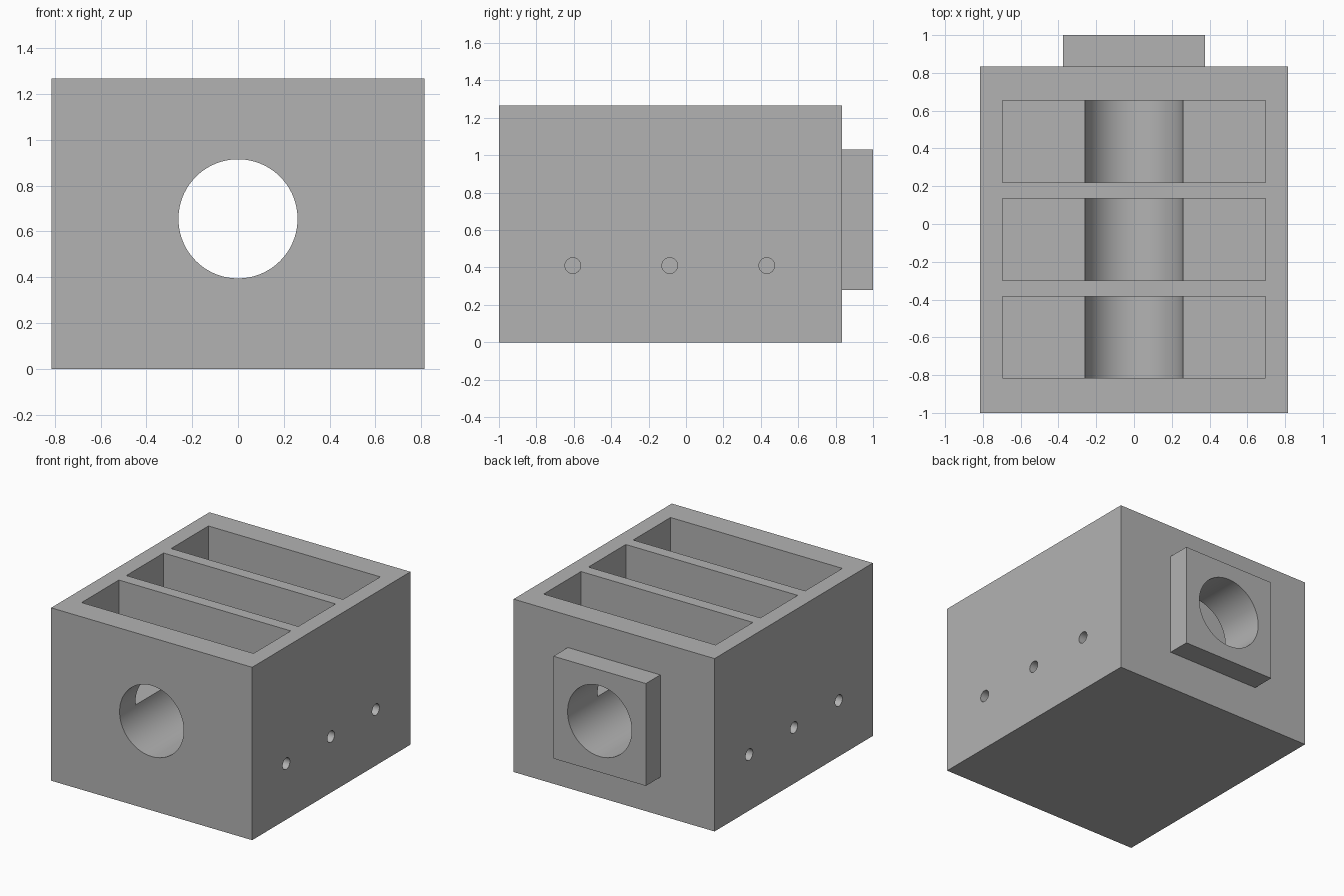
import bpy
import math

default = bpy.data.objects.get("Cube")
if default:
    bpy.data.objects.remove(default, do_unlink=True)

grey = bpy.data.materials.new("plain_grey")
grey.use_nodes = True
colour = (0.45, 0.45, 0.45, 1)
grey.diffuse_color = colour
grey.node_tree.nodes["Principled BSDF"].inputs["Base Color"].default_value = colour


def box(name, x, y, z):
    """Box spanning the (low, high) range on each axis."""
    spans = (x, y, z)
    bpy.ops.mesh.primitive_cube_add(size=1, location=[(a + b) / 2 for a, b in spans])
    ob = bpy.context.object
    ob.name = name
    ob.scale = [b - a for a, b in spans]
    bpy.ops.object.transform_apply(location=True, rotation=True, scale=True)
    ob.data.materials.append(grey)
    return ob


def rod(name, radius, length, centre, rotation, sides):
    bpy.ops.mesh.primitive_cylinder_add(vertices=sides, radius=radius, depth=length,
                                        location=centre, rotation=rotation)
    ob = bpy.context.object
    ob.name = name
    bpy.ops.object.transform_apply(location=True, rotation=True, scale=True)
    ob.data.materials.append(grey)
    return ob


def combine(target, tool, operation):
    """Apply a boolean and discard the tool."""
    mod = target.modifiers.new("combine", "BOOLEAN")
    mod.operation = operation
    mod.solver = "EXACT"
    mod.object = tool
    bpy.context.view_layer.objects.active = target
    bpy.ops.object.modifier_apply(modifier=mod.name)
    bpy.data.objects.remove(tool, do_unlink=True)


HALF_WIDTH, HEIGHT = 0.815, 1.267
BORE_Z = 0.655

# Main block with the square boss on its back
block = box("bored_block", (-HALF_WIDTH, HALF_WIDTH), (-1, 0.833), (0, HEIGHT))
boss = box("back_boss", (-0.375, 0.375), (0.7, 1), (0.28, 1.03))
combine(block, boss, "UNION")

# Round bore running front to back
bore = rod("bore_cutter", 0.26, 2.4, (0, 0, BORE_Z), (math.pi / 2, 0, 0), 96)
combine(block, bore, "DIFFERENCE")

# Three open pockets, each with a blind hole in both side walls
HOLE_DEPTH = 0.2
for y in (-0.6, -0.082, 0.437):
    pocket = box("pocket_cutter", (-0.697, 0.697), (y - 0.216, y + 0.216),
                 (HEIGHT / 2, HEIGHT + 0.2))
    combine(block, pocket, "DIFFERENCE")
    for side in (-1, 1):
        hole = rod("hole_cutter", 0.042, 2 * HOLE_DEPTH,
                   (side * HALF_WIDTH, y - 0.005, 0.41), (0, math.pi / 2, 0), 32)
        combine(block, hole, "DIFFERENCE")

# Smooth round walls, sharp edges
bpy.ops.object.select_all(action="DESELECT")
block.select_set(True)
bpy.context.view_layer.objects.active = block
bpy.ops.object.shade_smooth_by_angle(angle=math.radians(30))
